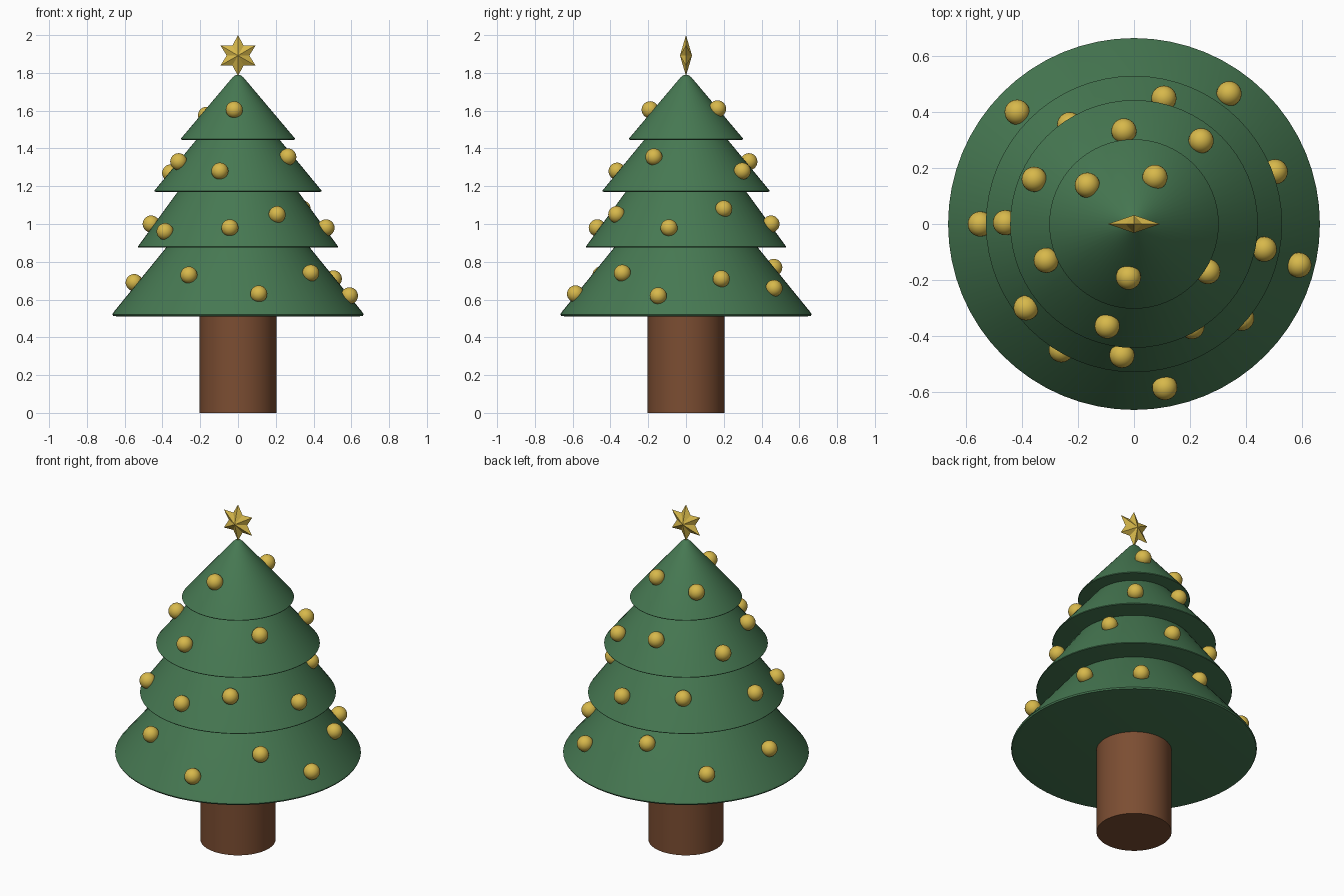
import bpy, bmesh, math

if "Cube" in bpy.data.objects:
    bpy.data.objects.remove(bpy.data.objects["Cube"])

def material(name, rgb):
    m = bpy.data.materials.new(name)
    m.diffuse_color = (*rgb, 1)
    m.use_nodes = True
    m.node_tree.nodes["Principled BSDF"].inputs["Base Color"].default_value = m.diffuse_color
    return m

GREEN = material("needles", (0.062, 0.19, 0.085))
BROWN = material("bark", (0.2, 0.075, 0.032))
GOLD = material("gold", (0.68, 0.48, 0.07))

def finish(bm, name, mat, smooth=True):
    bmesh.ops.recalc_face_normals(bm, faces=bm.faces[:])
    me = bpy.data.meshes.new(name)
    bm.to_mesh(me)
    bm.free()
    me.materials.append(mat)
    ob = bpy.data.objects.new(name, me)
    bpy.context.collection.objects.link(ob)
    if smooth:
        bpy.ops.object.select_all(action='DESELECT')
        ob.select_set(True)
        bpy.context.view_layer.objects.active = ob
        bpy.ops.object.shade_smooth_by_angle(angle=math.radians(40))
    return ob

def lathe(name, profile, mat, steps=64):
    """Revolve an (r, z) profile around the z axis."""
    bm = bmesh.new()
    vs = [bm.verts.new((r, 0, z)) for r, z in profile]
    es = [bm.edges.new(p) for p in zip(vs, vs[1:])]
    bmesh.ops.spin(bm, geom=vs + es, cent=(0, 0, 0), axis=(0, 0, 1),
                   angle=2 * math.pi, steps=steps)
    bmesh.ops.remove_doubles(bm, verts=bm.verts[:], dist=1e-4)
    return finish(bm, name, mat)

# Trunk
lathe("trunk", [(0, 0), (0.203, 0), (0.203, 0.52), (0, 0.52)], BROWN)

# Branch tiers: rim radius, base height, radius and height of the upper end
tiers = [(0.665, 0.51, 0.36, 0.90), (0.53, 0.875, 0.305, 1.19),
         (0.443, 1.17, 0.205, 1.465), (0.303, 1.445, 0.03, 1.775)]
for i, (r, z, r_top, z_top) in enumerate(tiers, 1):
    k = 0.4 if i > 1 else 1.0          # lowest rim is the thickest
    profile = [(0, z), (r - 0.03 * k, z), (r - 0.004 * k, z + 0.004 * k),
               (r, z + 0.012 * k), (r - 0.007 * k, z + 0.024 * k),
               (r_top, z_top)]
    if i == 4:                         # rounded tip
        profile += [(0.016, 1.787), (0, 1.79)]
    else:
        profile += [(0, z_top)]
    lathe(f"branch_tier_{i}", profile, GREEN)

# Round ornaments resting in the branches
ornaments = [
    (0.11, -0.585, 0.63), (0.59, -0.147, 0.62), (0.385, -0.337, 0.74),
    (-0.26, -0.45, 0.73), (-0.55, 0.0, 0.69), (-0.418, 0.40, 0.655),
    (-0.07, 0.465, 0.77), (0.34, 0.466, 0.66), (0.505, 0.187, 0.71),
    (-0.043, -0.47, 0.98), (0.207, -0.367, 1.05), (0.466, -0.09, 0.98),
    (0.34, 0.2, 1.08), (0.107, 0.45, 1.0), (-0.23, 0.355, 1.04),
    (-0.46, 0.005, 1.0), (-0.386, -0.30, 0.96),
    (-0.096, -0.365, 1.28), (0.264, -0.17, 1.355), (0.24, 0.298, 1.28),
    (-0.036, 0.333, 1.33), (-0.357, 0.16, 1.27), (-0.314, -0.13, 1.33),
    (-0.02, -0.19, 1.605), (0.075, 0.167, 1.61), (-0.167, 0.139, 1.575)]
for i, pos in enumerate(ornaments, 1):
    bm = bmesh.new()
    bmesh.ops.create_uvsphere(bm, u_segments=24, v_segments=14, radius=0.045)
    finish(bm, f"ornament_{i}", GOLD).location = pos

# Faceted six-pointed star
bm = bmesh.new()
ring = []
for i in range(12):
    a = math.pi / 2 + i * math.pi / 6
    r = 0.06 if i % 2 else 0.108
    ring.append(bm.verts.new((r * math.cos(a), 0, 1.892 + r * math.sin(a))))
for y in (-0.032, 0.032):
    hub = bm.verts.new((0, y, 1.892))
    for a, b in zip(ring, ring[1:] + ring[:1]):
        bm.faces.new((a, b, hub))
finish(bm, "star", GOLD, smooth=False)
